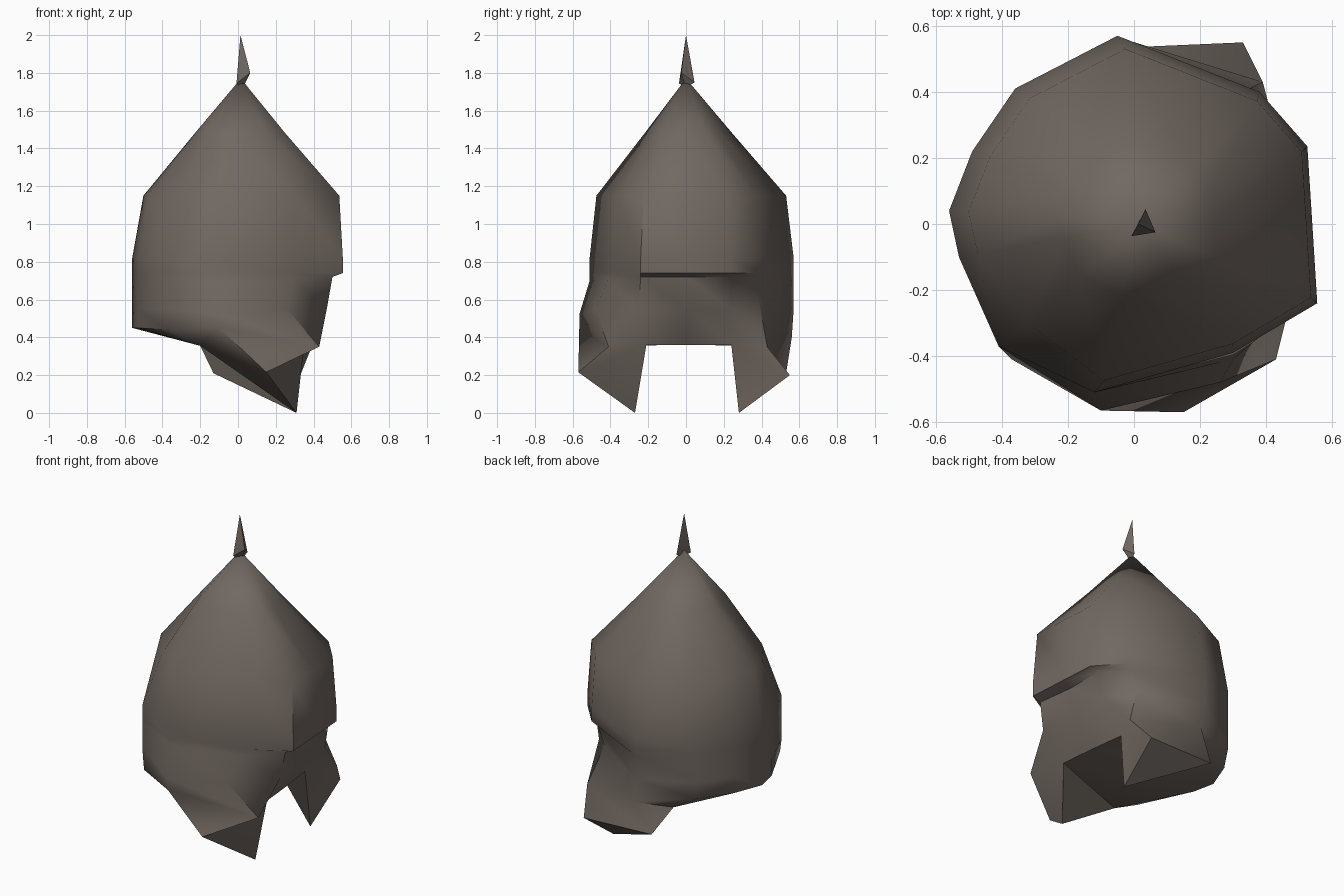
import bpy, bmesh, math

if "Cube" in bpy.data.objects:
    bpy.data.objects.remove(bpy.data.objects["Cube"])

steel = bpy.data.materials.new("dark brown steel")
steel.diffuse_color = (0.165, 0.138, 0.120, 1)
steel.use_nodes = True
steel.node_tree.nodes["Principled BSDF"].inputs["Base Color"].default_value = steel.diffuse_color

# uneven hammered plan of the helmet, counter-clockwise from the face (+x)
PLAN = [(.54, 0), (.525, .235), (.38, .40), (-.05, .57), (-.36, .41), (-.49, .22),
        (-.56, .04), (-.53, -.10), (-.41, -.37), (-.12, -.51), (.30, -.39), (.555, -.24)]


def ring(scale, z, shift=0, changes=None):
    """The plan scaled at height z, with a few points replaced."""
    pts = [(x * scale + shift, y * scale, z) for x, y in PLAN]
    for k, p in (changes or {}).items():
        pts[k] = p
    return pts


def finish(name, bm, angle):
    bmesh.ops.recalc_face_normals(bm, faces=bm.faces)
    me = bpy.data.meshes.new(name)
    bm.to_mesh(me)
    bm.free()
    me.materials.append(steel)
    ob = bpy.data.objects.new(name, me)
    bpy.context.collection.objects.link(ob)
    bpy.ops.object.select_all(action='DESELECT')
    ob.select_set(True)
    bpy.context.view_layer.objects.active = ob
    bpy.ops.object.shade_smooth_by_angle(angle=math.radians(angle))
    return ob


rows = [
    # pointed dome down to the brow
    ring(.43, 1.48, .012),
    ring(.93, 1.15, .02),
    ring(1, .82),
    ring(1, .74),
    # recessed face mask with the skirt behind it
    ring(1, .70, 0, {0: (.47, 0, .72), 1: (.47, .235, .72), 2: (.35, .38, .71),
                     10: (.30, -.41, .71), 11: (.50, -.24, .72)}),
    ring(1, .55, 0, {0: (.43, 0, .55), 1: (.44, .24, .55), 2: (.30, .385, .60),
                     9: (-.10, -.565, .52), 10: (.26, -.48, .55), 11: (.47, -.25, .55)}),
    # mask lip, cheek ledges and back rim
    ring(1, .45, 0, {0: (.33, 0, .36), 1: (.30, .24, .36), 2: (.39, .43, .35),
                     3: (-.03, .56, .40), 8: (-.37, -.41, .44), 9: (-.10, -.565, .45),
                     10: (.43, -.41, .35), 11: (.35, -.21, .36)}),
]

bm = bmesh.new()
peak = bm.verts.new((.015, 0, 1.77))
loops = [[bm.verts.new(p) for p in row] for row in rows]

# shallow dent on the rear shoulder
for axis in (0, 1):
    loops[1][8].co[axis] *= .88

m = len(PLAN)
for i in range(m):
    bm.faces.new((peak, loops[0][i], loops[0][(i + 1) % m]))
for up, low in zip(loops, loops[1:]):
    for i in range(m):
        j = (i + 1) % m
        bm.faces.new((up[i], low[i], low[j], up[j]))

# solid underside, with a keel point on each side
r = loops[-1]
keel_l = bm.verts.new((-.20, .41, .355))
keel_r = bm.verts.new((-.20, -.41, .355))
mid = bm.verts.new((-.20, 0, .36))
for f in ((r[0], r[1], keel_l, mid), (r[11], r[0], mid, keel_r),
          (keel_l, r[3], r[4]), (keel_l, r[4], r[5]), (keel_l, r[5], r[6]),
          (keel_l, r[6], mid), (mid, r[6], r[7]), (mid, r[7], keel_r),
          (keel_r, r[7], r[8]), (keel_r, r[8], r[9])):
    bm.faces.new(f)

# left cheek guard
tip = bm.verts.new((.31, .28, 0))
corner = bm.verts.new((.33, .55, .20))
heel = bm.verts.new((-.13, .53, .21))
for f in ((r[1], r[2], corner, tip), (r[2], r[3], heel, corner), (tip, corner, heel),
          (r[3], keel_l, heel), (r[1], tip, heel, keel_l)):
    bm.faces.new(f)

# right cheek guard
tip = bm.verts.new((.31, -.27, 0))
corner = bm.verts.new((.15, -.57, .215))
for f in ((r[11], tip, corner, r[10]), (r[10], corner, r[9]), (r[9], corner, keel_r),
          (keel_r, corner, tip), (r[11], keel_r, tip)):
    bm.faces.new(f)

finish("helmet_shell", bm, 55)

# three-sided spike on the peak
bm = bmesh.new()
top = bm.verts.new((.013, 0, 2))
foot = bm.verts.new((.025, 0, 1.72))
base = [bm.verts.new(p) for p in ((-.008, -.037, 1.745), (.065, -.025, 1.80), (.035, .045, 1.75))]
for i in range(3):
    bm.faces.new((top, base[i], base[(i + 1) % 3]))
    bm.faces.new((foot, base[(i + 1) % 3], base[i]))
finish("top_spike", bm, 30)
